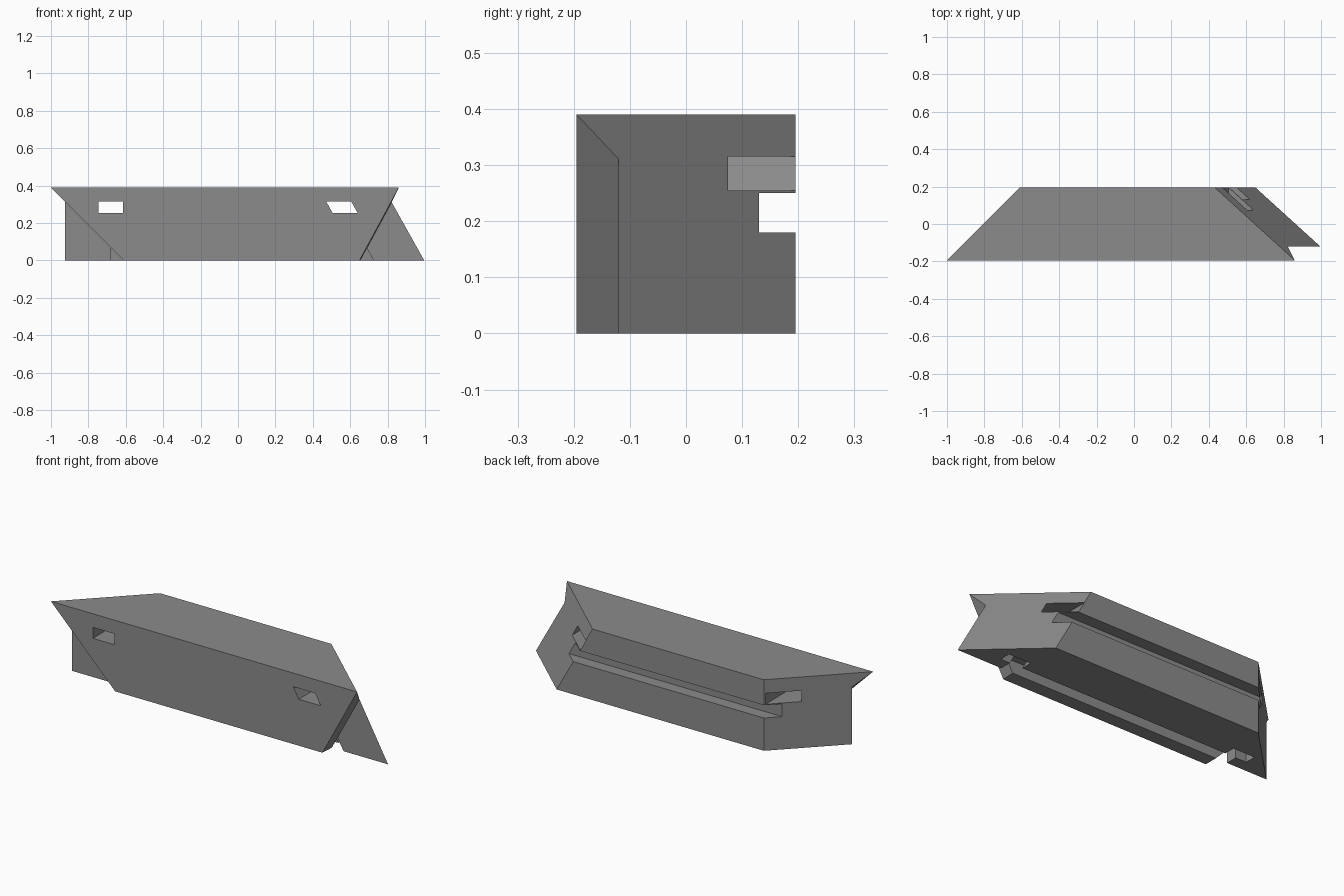
import bpy
import bmesh

if "Cube" in bpy.data.objects:
    bpy.data.objects.remove(bpy.data.objects["Cube"])

# Plain grey material
grey = bpy.data.materials.new("plain grey")
grey.use_nodes = True
colour = (0.26, 0.26, 0.26, 1)
grey.diffuse_color = colour
grey.node_tree.nodes["Principled BSDF"].inputs["Base Color"].default_value = colour

H = 0.195  # half depth of the square beam


# End planes: x as a function of y and z
def body_left(y, z):
    return -1 + (y + H)


def body_right(y, z):
    return 0.86 - 1.1 * (y + H) + 0.56 * (2 * H - z)


def front_left(y, z):
    return -1 + (2 * H - z)


def front_right(y, z):
    return 0.86 - 0.54 * (2 * H - z) + 0.06 * (y + H)


def flat(x):
    return lambda y, z: x


def raked(x):
    return lambda y, z: x - 0.56 * z


def block(name, ys, zs, left, right):
    """Six-sided block whose two ends follow the given planes."""
    bm = bmesh.new()
    rings = []
    for end in (left, right):
        corners = [(ys[0], zs[0]), (ys[1], zs[0]), (ys[1], zs[1]), (ys[0], zs[1])]
        rings.append([bm.verts.new((end(y, z), y, z)) for y, z in corners])
    a, b = rings
    bm.faces.new(a)
    bm.faces.new(b[::-1])
    for i in range(4):
        j = (i + 1) % 4
        bm.faces.new((a[i], b[i], b[j], a[j]))
    bmesh.ops.recalc_face_normals(bm, faces=bm.faces)
    mesh = bpy.data.meshes.new(name)
    bm.to_mesh(mesh)
    bm.free()
    mesh.materials.append(grey)
    obj = bpy.data.objects.new(name, mesh)
    bpy.context.collection.objects.link(obj)
    return obj


# Beam with compound mitred ends
beam = block("mitred_beam", (-H, H), (0, 2 * H), body_left, body_right)

low, high = -0.1, 0.5
hole = (0.255, 0.315)
pocket = (-0.056, 0.005)
cutters = [
    # Front board ends, cut back to their own slopes
    block("front_left_cut", (-0.3, -0.12), (low, high), flat(-2), front_left),
    block("front_right_cut", (-0.3, -0.12), (low, high), front_right, flat(2)),
    # Long grooves in the back and underside
    block("back_groove_cut", (0.13, 0.3), (0.18, 0.25), flat(-2), flat(2)),
    block("bottom_groove_cut", (-0.1205, -0.055), (low, 0.068), flat(-0.68), raked(0.725)),
    # Through holes near each end
    block("left_hole_cut", (-0.3, 0.3), hole, flat(-0.745), flat(-0.615)),
    block("right_hole_cut", (-0.3, 0.3), hole, raked(0.648), raked(0.782)),
    # Blind pockets underneath
    block("left_pocket_cut", pocket, (low, 0.12), flat(-0.745), flat(-0.615)),
    block("right_pocket_cut", pocket, (low, 0.12), raked(0.648), raked(0.782)),
]
for cutter in cutters:
    cutter.hide_render = True
    cutter.hide_viewport = True
    mod = beam.modifiers.new(cutter.name, "BOOLEAN")
    mod.operation = "DIFFERENCE"
    mod.solver = "EXACT"
    mod.object = cutter
